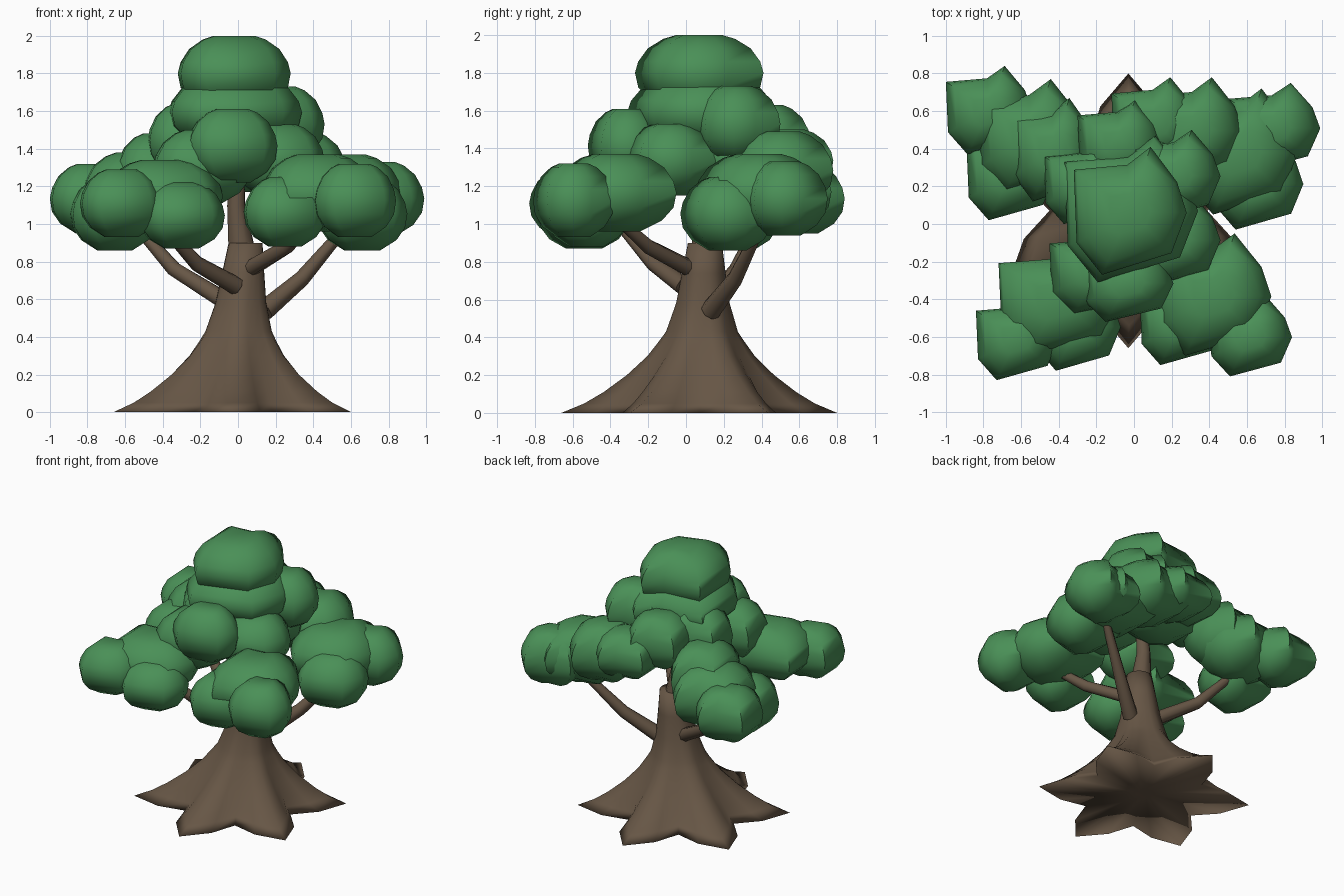
import bpy, bmesh, math
from mathutils import Vector

if "Cube" in bpy.data.objects:
    bpy.data.objects.remove(bpy.data.objects["Cube"])


def material(name, color):
    m = bpy.data.materials.new(name)
    m.diffuse_color = (*color, 1)
    m.use_nodes = True
    m.node_tree.nodes["Principled BSDF"].inputs["Base Color"].default_value = m.diffuse_color
    return m


BARK = material("bark_brown", (0.134, 0.093, 0.060))
LEAF = material("leaf_green", (0.068, 0.278, 0.095))


def loft(name, rings, mat, angle=50):
    """Skin a list of equally sized point rings and cap both ends."""
    bm = bmesh.new()
    loops = [[bm.verts.new(p) for p in ring] for ring in rings]
    n = len(loops[0])
    for a, b in zip(loops, loops[1:]):
        for i in range(n):
            j = (i + 1) % n
            bm.faces.new((a[i], a[j], b[j], b[i]))
    bm.faces.new(loops[0][::-1])
    bm.faces.new(loops[-1])
    bmesh.ops.recalc_face_normals(bm, faces=bm.faces)
    me = bpy.data.meshes.new(name)
    bm.to_mesh(me)
    bm.free()
    ob = bpy.data.objects.new(name, me)
    bpy.context.collection.objects.link(ob)
    me.materials.append(mat)
    bpy.ops.object.select_all(action='DESELECT')
    ob.select_set(True)
    bpy.context.view_layer.objects.active = ob
    bpy.ops.object.shade_smooth_by_angle(angle=math.radians(angle))
    return ob


# Trunk with six flared roots: height, root tip radius, valley radius
# The first small ring closes the underside
profile = [(.02, .05, .05), (0, .73, .42), (.05, .61, .385), (.11, .51, .35), (.2, .39, .295),
           (.3, .285, .235), (.38, .225, .195), (.43, .19, .175),
           (.58, .142, .135), (.74, .115, .112), (.9, .09, .09)]
rings = []
for z, tip, valley in profile:
    k = z / .9
    cx, cy = -.03 + .07 * k, .07 + .03 * k
    ring = []
    for i in range(24):
        a = math.radians(90 + i * 15)
        t = (0, .5, 1, .5)[i % 4]
        r = tip + (valley - tip) * t
        ring.append((cx + r * math.cos(a), cy + r * math.sin(a), z))
    rings.append(ring)
loft("trunk", rings, BARK, angle=175)


# Branches: points are x, y, z, radius
def branch(name, path, sides=8):
    pts = [Vector(p[:3]) for p in path]
    rings = []
    for i, p in enumerate(pts):
        d = (pts[min(i + 1, len(pts) - 1)] - pts[max(i - 1, 0)]).normalized()
        u = d.cross(Vector((.3, -.9, .1))).normalized()
        v = d.cross(u)
        rings.append([p + path[i][3] * (u * math.cos(2 * math.pi * s / sides)
                                        + v * math.sin(2 * math.pi * s / sides))
                      for s in range(sides)])
    loft(name, rings, BARK)


branch("crown_branch", [(.02, .1, .86, .075), (-.01, .09, 1.1, .05), (0, .06, 1.6, .03)])
branch("back_left_branch", [(-.05, .12, .58, .05), (-.34, .27, .76, .042), (-.62, .42, 1.08, .025)])
branch("front_left_branch", [(-.01, -.01, .67, .05), (-.22, -.17, .79, .042), (-.48, -.42, 1.08, .025)])
branch("front_right_branch", [(.06, .03, .76, .045), (.26, -.2, .88, .04), (.45, -.42, 1.08, .025)])
branch("back_right_branch", [(.14, .13, .54, .055), (.34, .26, .71, .043), (.62, .42, 1.04, .025)])

# Leaf clump shape: plan outline and side profile (height, width)
OUTLINE = [(-1, .64), (-.95, -.5), (-.5, -1), (.73, -.66), (1, -.03), (.83, .45), (.36, 1), (-.05, .72)]
SIDE = [(-1, .4), (-.72, .76), (-.38, .95), (0, 1), (.3, .95), (.65, .8), (.9, .56), (1, .36)]


def clump(name, x0, x1, y0, y1, z0, z1):
    cx, cy, cz = (x0 + x1) / 2, (y0 + y1) / 2, (z0 + z1) / 2
    hx, hy, hz = (x1 - x0) / 2, (y1 - y0) / 2, (z1 - z0) / 2
    rings = [[(cx + hx * w * x, cy + hy * w * y, cz + hz * h) for x, y in OUTLINE]
             for h, w in SIDE]
    loft(name, rings, LEAF, angle=75)


CLUMPS = {
    "crown": [(-.32, .28, -.27, .41, 1.6, 2), (-.37, .34, -.31, .47, 1.4, 1.79),
              (-.02, .46, .02, .5, 1.33, 1.73), (-.3, .15, .2, .66, 1.25, 1.63),
              (-.48, -.05, 0, .44, 1.25, 1.64), (-.27, .21, -.52, -.1, 1.22, 1.61),
              (-.03, .46, -.33, .17, 1.15, 1.53), (-.45, .07, -.48, -.02, 1.11, 1.5),
              (-.28, .36, -.02, .5, 1.17, 1.55)],
    "back_right": [(.5, .99, .28, .75, .94, 1.33), (.42, .9, -.03, .47, .86, 1.25),
                   (.27, .87, .05, .72, .97, 1.37), (.06, .58, .22, .78, 1.08, 1.49),
                   (-.12, .34, .3, .78, 1.17, 1.5)],
    "front_right": [(.4, .84, -.81, -.38, .93, 1.32), (.03, .47, -.75, -.3, .88, 1.25),
                    (.12, .73, -.7, -.05, .96, 1.37)],
    "front_left": [(-.84, -.4, -.83, -.38, .93, 1.29), (-.53, -.07, -.78, -.3, .87, 1.22),
                   (-.72, -.08, -.7, -.1, .96, 1.34)],
    "back_left": [(-1, -.54, .37, .84, .95, 1.32), (-.89, -.42, .02, .5, .86, 1.25),
                  (-.83, -.26, .16, .77, .96, 1.38), (-.65, -.2, .12, .67, 1.06, 1.48)],
}
for group, boxes in CLUMPS.items():
    for i, box in enumerate(boxes):
        clump(f"{group}_leaf_clump_{i + 1}", *box)
